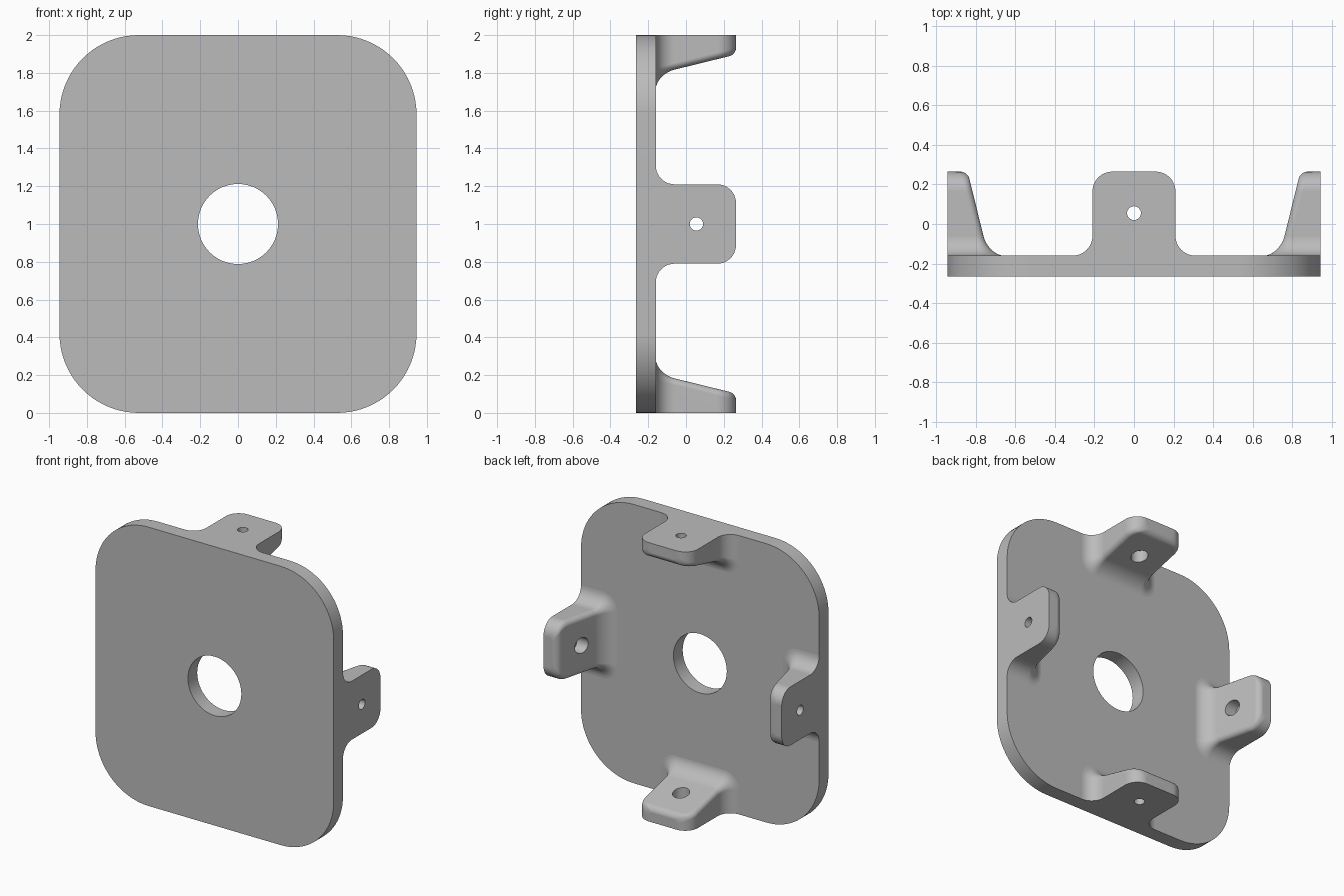
import bpy, bmesh
from math import sin, cos, pi, sqrt
from mathutils import Matrix, Vector

if "Cube" in bpy.data.objects:
    bpy.data.objects.remove(bpy.data.objects["Cube"])

grey = bpy.data.materials.new("plain grey")
grey.use_nodes = True
COLOR = (0.5, 0.5, 0.5, 1)
grey.diffuse_color = COLOR
grey.node_tree.nodes["Principled BSDF"].inputs["Base Color"].default_value = COLOR

HALF_X, HALF_Z = 0.945, 1.0
FRONT, FACE, TIP = -0.265, -0.16, 0.265   # plate front, plate back, tab tip
TAB_HALF, ROUND, EDGE = 0.21, 0.1, 0.035
STEPS = 10


def new_object(name, bm):
    bmesh.ops.recalc_face_normals(bm, faces=bm.faces)
    mesh = bpy.data.meshes.new(name)
    bm.to_mesh(mesh)
    bm.free()
    mesh.materials.append(grey)
    obj = bpy.data.objects.new(name, mesh)
    bpy.context.collection.objects.link(obj)
    return obj


def drill(obj, radius, centre, depth, axis):
    """Cut a round hole of the given depth around a centre point."""
    bm = bmesh.new()
    turn = Matrix.Rotation(pi / 2, 4, 'X') if axis == 'Y' else Matrix()
    bmesh.ops.create_cone(bm, cap_ends=True, segments=48, radius1=radius, radius2=radius,
                          depth=depth, matrix=Matrix.Translation(centre) @ turn)
    cutter = new_object("cutter", bm)
    cutter.hide_render = True
    mod = obj.modifiers.new("hole", 'BOOLEAN')
    mod.operation, mod.solver, mod.object = 'DIFFERENCE', 'EXACT', cutter
    bpy.context.view_layer.update()
    graph = bpy.context.evaluated_depsgraph_get()
    obj.data = bpy.data.meshes.new_from_object(obj.evaluated_get(graph))
    obj.modifiers.clear()
    bpy.data.objects.remove(cutter)


def finish(obj):
    bpy.ops.object.select_all(action='DESELECT')
    obj.select_set(True)
    bpy.context.view_layer.objects.active = obj
    bpy.ops.object.shade_smooth_by_angle(angle=pi / 6)
    mod = obj.modifiers.new("flat normals", 'WEIGHTED_NORMAL')
    mod.keep_sharp = True


# Rounded plate with a central hole
def build_plate():
    bm = bmesh.new()
    r, n, verts = 0.42, 20, []
    for q, (sx, sz) in enumerate(((1, 1), (-1, 1), (-1, -1), (1, -1))):
        for i in range(n + 1):
            a = (q + i / n) * pi / 2
            verts.append(bm.verts.new((sx * (HALF_X - r) + r * cos(a), FRONT,
                                       HALF_Z + sz * (HALF_Z - r) + r * sin(a))))
    face = bm.faces.new(verts)
    out = bmesh.ops.extrude_face_region(bm, geom=[face], use_keep_orig=True)
    bmesh.ops.translate(bm, vec=(0, FACE - FRONT, 0),
                        verts=[v for v in out["geom"] if isinstance(v, bmesh.types.BMVert)])
    plate = new_object("plate", bm)
    drill(plate, 0.212, (0, FACE, HALF_Z), 1, 'Y')
    finish(plate)


# Cross-sections of a tab: position, half width, thickness, corner radius
def tab_sections():
    def taper(y):
        t = 0.19 - 0.246 * (y + 0.09)
        over = y - (TIP - EDGE)
        return t - (EDGE - sqrt(max(0, EDGE ** 2 - over ** 2)) if over > 0 else 0)

    rows = []
    for i in range(STEPS + 1):       # fillet flaring into the plate
        a = i / STEPS * pi / 2
        flare = ROUND * (1 - sin(a))
        y = FACE + ROUND * (1 - cos(a))
        rows.append((y, TAB_HALF + flare, taper(y) + 0.8 * flare, EDGE + 0.8 * flare))
    for i in range(STEPS + 5):       # rounded tip
        a = i / (STEPS + 4) * pi / 2
        y = TIP - ROUND + ROUND * sin(a)
        rows.append((y, TAB_HALF - ROUND + ROUND * cos(a), taper(y), EDGE))
    return rows


# Tapered tab, outer face on local z = 0, hole counterbored from the inside
def build_tab(name, angle, distance):
    bm = bmesh.new()
    rings = []
    for y, w, t, r in tab_sections():
        points = [(w, 0)]
        for i in range(9):
            a = i / 8 * pi / 2
            points.append((w - r + r * cos(a), t - r + r * sin(a)))
        points += [(-u, v) for u, v in reversed(points)]
        rings.append([bm.verts.new((u, y, -v)) for u, v in points])
    for low, high in zip(rings, rings[1:]):
        for i in range(len(low)):
            j = (i + 1) % len(low)
            bm.faces.new((low[i], low[j], high[j], high[i]))
    bm.faces.new(rings[0])
    bm.faces.new(rings[-1])
    bmesh.ops.remove_doubles(bm, verts=bm.verts, dist=1e-5)
    tab = new_object(name, bm)
    drill(tab, 0.035, (0, 0.055, 0), 1, 'Z')
    drill(tab, 0.056, (0, 0.055, -0.28), 0.4, 'Z')

    # Open the base where it sits on the plate
    bm = bmesh.new()
    bm.from_mesh(tab.data)
    base = [f for f in bm.faces if all(abs(v.co.y - FACE) < 1e-4 for v in f.verts)]
    bmesh.ops.delete(bm, geom=base, context='FACES')
    bm.to_mesh(tab.data)
    bm.free()
    turn = Matrix.Rotation(angle, 4, 'Y')
    place = Vector((0, 0, HALF_Z)) + turn @ Vector((0, 0, distance))
    tab.matrix_world = Matrix.Translation(place) @ turn
    finish(tab)


build_plate()
for name, quarter, distance in (("top_tab", 0, HALF_Z), ("left_tab", 1, HALF_X),
                                ("bottom_tab", 2, HALF_Z), ("right_tab", 3, HALF_X)):
    build_tab(name, quarter * pi / 2, distance)
